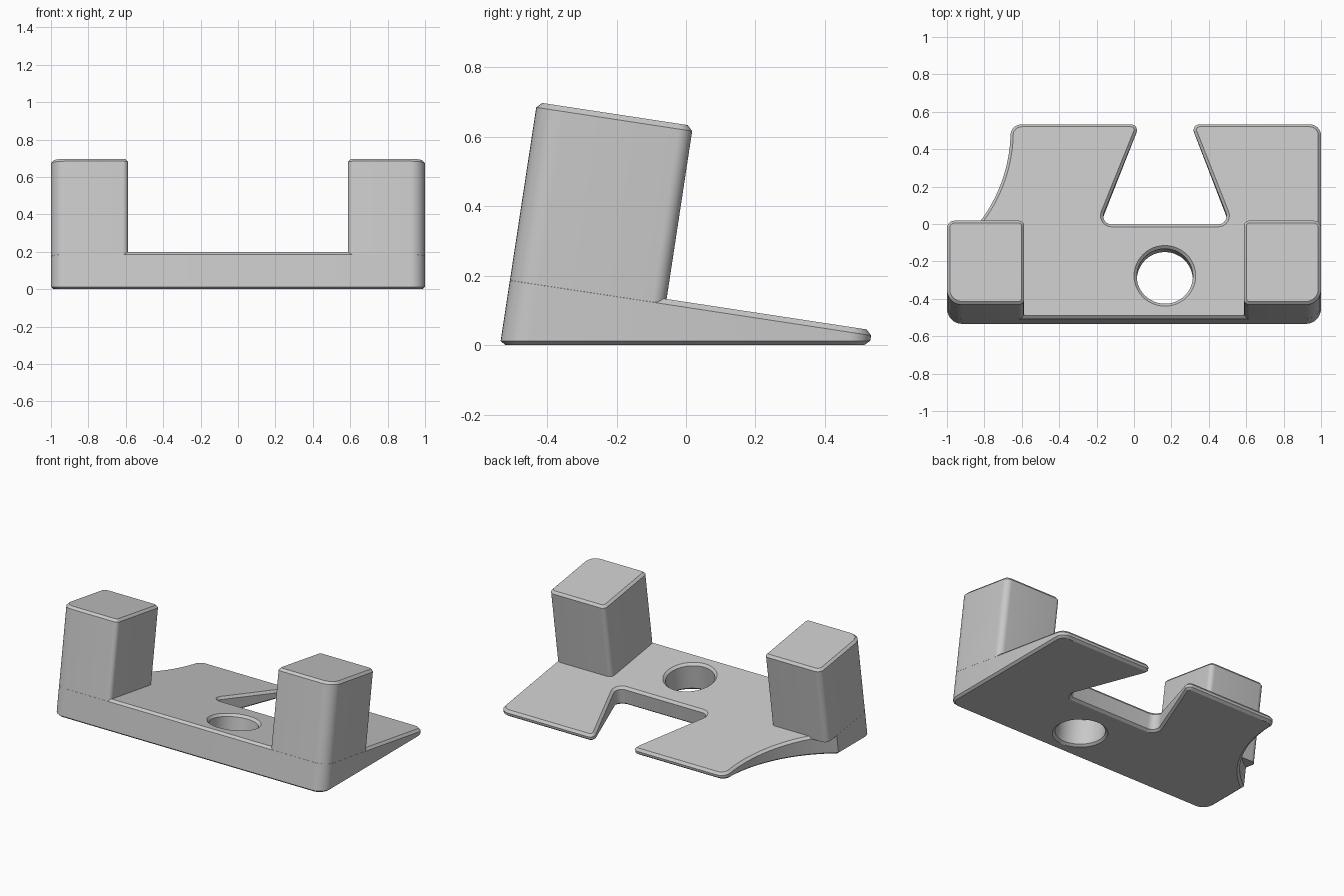
import bpy, bmesh, math
from mathutils import Vector

cube = bpy.data.objects.get("Cube")
if cube:
    bpy.data.objects.remove(cube)

SLOPE = 0.152    # lean of the walls and fall of the top faces
CHAMFER = 0.015

grey = bpy.data.materials.new("plain grey")
grey.use_nodes = True
grey.diffuse_color = (0.58, 0.58, 0.58, 1)
grey.node_tree.nodes["Principled BSDF"].inputs["Base Color"].default_value = grey.diffuse_color


def rounded(corners, steps=8):
    """Outline from (x, y, radius) corners, each filleted with an arc."""
    out = []
    for i, (x, y, r) in enumerate(corners):
        p = Vector((x, y))
        if r == 0:
            out.append(p)
            continue
        a = (Vector(corners[i - 1][:2]) - p).normalized()
        b = (Vector(corners[(i + 1) % len(corners)][:2]) - p).normalized()
        half = math.acos(a.dot(b)) / 2
        centre = p + (a + b).normalized() * (r / math.sin(half))
        start = p + a * (r / math.tan(half)) - centre
        end = p + b * (r / math.tan(half)) - centre
        turn = math.atan2(start.x * end.y - start.y * end.x, start.dot(end))
        begin = math.atan2(start.y, start.x)
        for k in range(steps + 1):
            t = begin + turn * k / steps
            out.append(centre + Vector((math.cos(t), math.sin(t))) * r)
    return out


def inset(loop, d):
    """Move a loop to its left by d with mitred corners."""
    out = []
    for i, p in enumerate(loop):
        a = (p - loop[i - 1]).normalized()
        b = (loop[(i + 1) % len(loop)] - p).normalized()
        na, nb = Vector((-a.y, a.x)), Vector((-b.y, b.x))
        out.append(p + (na + nb) * (d / (1 + na.dot(nb))))
    return out


def leaning_solid(name, loops, height, levels):
    """Extrude plan loops along the lean; levels are (inset, z from top height)."""
    bm = bmesh.new()
    caps = {0: [], len(levels) - 1: []}
    for loop in loops:
        rings = []
        for d, z_of in levels:
            ring = []
            for p in inset(loop, d):
                top = height - SLOPE * p.y
                z = z_of(top)
                ring.append(bm.verts.new((p.x, p.y - SLOPE * (top - z), z)))
            rings.append(ring)
        n = len(loop)
        for low, high in zip(rings, rings[1:]):
            for i in range(n):
                j = (i + 1) % n
                bm.faces.new((low[i], low[j], high[j], high[i]))
        for level, edges in caps.items():
            ring = rings[level]
            edges += [bm.edges.get((ring[i - 1], ring[i])) for i in range(n)]
    for edges in caps.values():
        bmesh.ops.triangle_fill(bm, edges=edges, use_beauty=True)
    bmesh.ops.recalc_face_normals(bm, faces=bm.faces)
    mesh = bpy.data.meshes.new(name)
    bm.to_mesh(mesh)
    bm.free()
    mesh.materials.append(grey)
    mesh.shade_smooth()
    mesh.set_sharp_from_angle(angle=math.radians(28))
    bpy.context.collection.objects.link(bpy.data.objects.new(name, mesh))


# Wedge base: dovetail notch at the back, concave sweep on the right side
sweep_x, sweep_y, sweep_r = -1.46, 0.5, 0.8
first, last = math.asin(-0.05 / sweep_r), -math.acos(0.46 / sweep_r)
sweep = []
for k in range(25):
    a = first + (last - first) * k / 24
    sweep.append((sweep_x + sweep_r * math.cos(a), sweep_y + sweep_r * math.sin(a), 0))

outline = rounded([
    (-1, -0.505, 0.08), (1, -0.505, 0.08), (1, 0.535, 0.06),
    (0.305, 0.535, 0.03), (0.516, 0, 0.045), (-0.186, 0, 0.045),
    (0.03, 0.535, 0.03), (-0.66, 0.535, 0.06)] + sweep)

# Round through hole, wound the other way so its chamfer opens outward
hole = [Vector((0.165 + 0.15 * math.cos(t), -0.277 + 0.147 * math.sin(t)))
        for t in (-math.tau * k / 48 for k in range(48))]

leaning_solid("wedge_base", [outline, hole], 0.124, [
    (CHAMFER, lambda h: 0), (0, lambda h: 0.012),
    (0, lambda h: h - CHAMFER), (CHAMFER, lambda h: h)])

# Pair of leaning posts, flush with the front and sides of the base,
# each reaching just under the sloping base top
post_levels = [(0, lambda h: h - 0.513), (0, lambda h: h - CHAMFER), (CHAMFER, lambda h: h)]
left_plan = rounded([(0.587, -0.429, 0.03), (1, -0.429, 0.08),
                     (1, 0.02, 0.04), (0.587, 0.02, 0.03)])
right_plan = [Vector((-p.x, p.y)) for p in reversed(left_plan)]
for name, plan in (("left_post", left_plan), ("right_post", right_plan)):
    leaning_solid(name, [plan], 0.634, post_levels)
